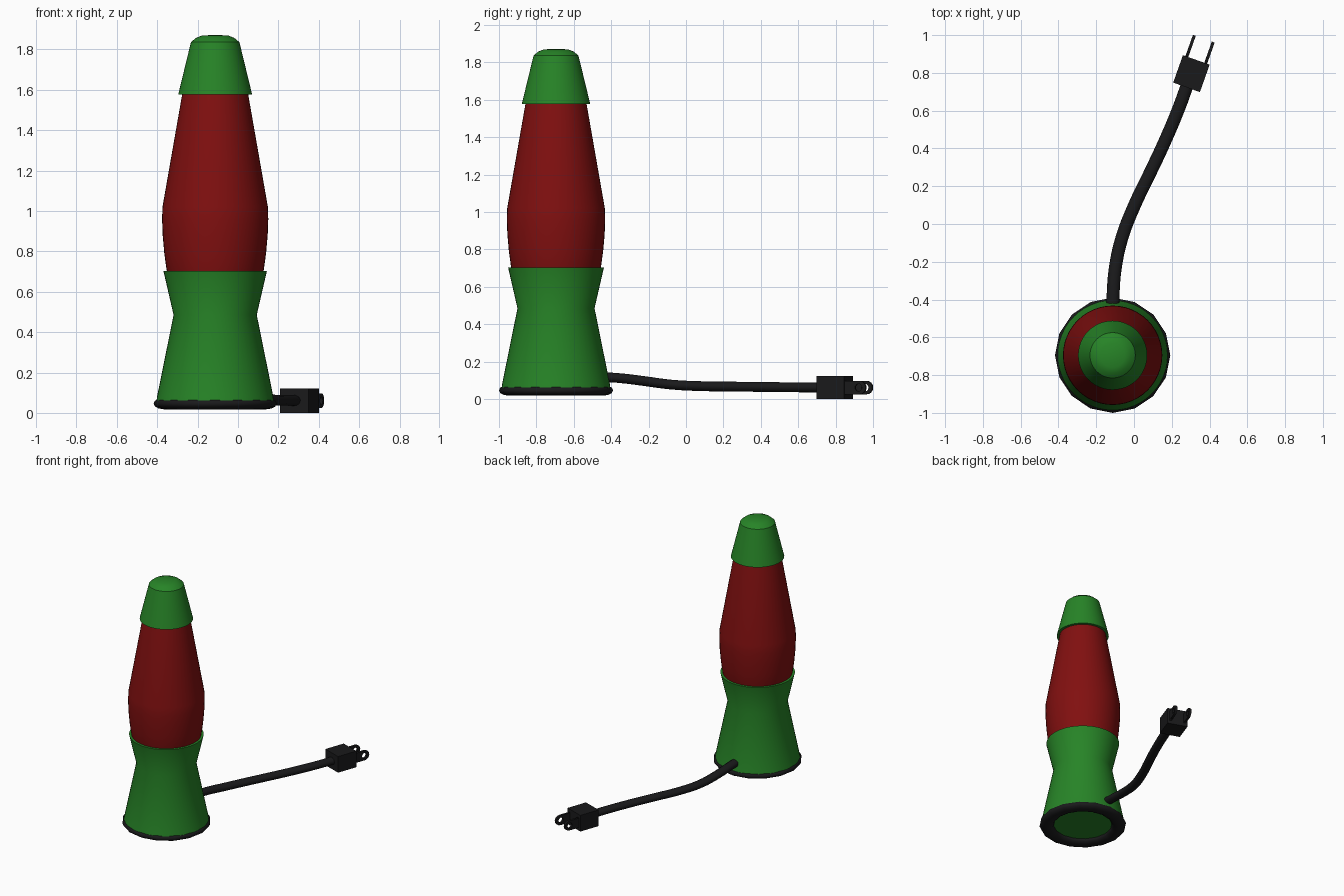
import bpy, bmesh
from math import sin, cos, pi, radians
from mathutils import Matrix, Vector

if "Cube" in bpy.data.objects:
    bpy.data.objects.remove(bpy.data.objects["Cube"])

AXIS = Vector((-0.113, -0.695, 0))       # lamp centre line


def material(name, rgb):
    m = bpy.data.materials.new(name)
    m.diffuse_color = (*rgb, 1)
    m.use_nodes = True
    m.node_tree.nodes["Principled BSDF"].inputs["Base Color"].default_value = m.diffuse_color
    return m


GREEN = material("green_metal", (0.02, 0.23, 0.02))
RED = material("red_glass", (0.22, 0.005, 0.005))
BLACK = material("black_rubber", (0.01, 0.01, 0.011))


def add(name, data, mat):
    ob = bpy.data.objects.new(name, data)
    bpy.context.collection.objects.link(ob)
    data.materials.append(mat)
    return ob


def lathe(name, profile, mat, steps=48, angle=35):
    """Spin an (r, z) profile about the lamp axis."""
    bm = bmesh.new()
    vs = [bm.verts.new((r, 0, z)) for r, z in profile]
    es = [bm.edges.new(p) for p in zip(vs, vs[1:])]
    bmesh.ops.spin(bm, geom=vs + es, cent=(0, 0, 0), axis=(0, 0, 1),
                   angle=2 * pi, steps=steps)
    bmesh.ops.remove_doubles(bm, verts=bm.verts, dist=1e-4)
    bmesh.ops.recalc_face_normals(bm, faces=bm.faces)
    me = bpy.data.meshes.new(name)
    bm.to_mesh(me)
    bm.free()
    ob = add(name, me, mat)
    ob.location = AXIS
    bpy.ops.object.select_all(action='DESELECT')
    ob.select_set(True)
    bpy.context.view_layer.objects.active = ob
    bpy.ops.object.shade_smooth_by_angle(angle=radians(angle))
    return ob


# Lamp body
lathe("base", [(0, 0.05), (0.292, 0.05), (0.288, 0.08), (0.206, 0.485),
               (0.256, 0.702), (0.238, 0.702)], GREEN)
lathe("glass_bottle", [(0.236, 0.69), (0.241, 0.71), (0.252, 0.79), (0.26, 0.88),
                       (0.263, 0.96), (0.261, 1.02), (0.163, 1.58)], RED)
lathe("cap", [(0.16, 1.577), (0.183, 1.577), (0.12, 1.836), (0.095, 1.857),
              (0.065, 1.869), (0, 1.872)], GREEN)

# Flattened rubber ring under the base, 16 sided
ring = [(0.255 + 0.05 * cos(i * pi / 6), 0.046 + 0.028 * sin(i * pi / 6))
        for i in range(13)]
lathe("foot_ring", ring, BLACK, steps=16, angle=60)

# Cord: swept along the floor, slightly flattened by the z scale
FLAT = 0.8
path = [(-0.113, -0.46, 0.118), (-0.11, -0.36, 0.112), (-0.1, -0.24, 0.098),
        (-0.066, -0.08, 0.077), (0.003, 0.10, 0.068), (0.08, 0.26, 0.066),
        (0.16, 0.43, 0.064), (0.24, 0.62, 0.062), (0.285, 0.745, 0.061)]
cu = bpy.data.curves.new("cord", 'CURVE')
cu.dimensions = '3D'
cu.bevel_depth = 0.034
cu.bevel_resolution = 3
cu.resolution_u = 4
cu.use_fill_caps = True
sp = cu.splines.new('BEZIER')
sp.bezier_points.add(len(path) - 1)
for bp, (x, y, z) in zip(sp.bezier_points, path):
    bp.co = (x, y, z / FLAT)
    bp.handle_left_type = bp.handle_right_type = 'AUTO'
add("cord", cu, BLACK).scale.z = FLAT

# Plug frame: local x along the plug, y up, z across
along = Vector((sin(radians(19.5)), cos(radians(19.5)), 0))
across = along.cross(Vector((0, 0, 1)))
frame = Matrix((along, (0, 0, 1), across)).transposed().to_4x4()
frame.translation = (0.304, 0.796, 0.061)

# Plug body
bm = bmesh.new()
bmesh.ops.create_cube(bm, size=1, matrix=Matrix.Diagonal((0.154, 0.122, 0.15, 1)))
me = bpy.data.meshes.new("plug_body")
bm.to_mesh(me)
bm.free()
add("plug_body", me, BLACK).matrix_world = frame


# Two flat prongs with rounded ends and a hole
def outline(curve, pts):
    s = curve.splines.new('POLY')
    s.points.add(len(pts) - 1)
    for p, (x, y) in zip(s.points, pts):
        p.co = (x, y, 0, 1)
    s.use_cyclic_u = True


for side, off in (("left", -0.053), ("right", 0.053)):
    pc = bpy.data.curves.new("prong_" + side, 'CURVE')
    pc.dimensions = '2D'
    pc.fill_mode = 'BOTH'
    pc.extrude = 0.008
    arc = [-pi / 2 + i * pi / 8 for i in range(9)]
    outline(pc, [(0.07, 0.036), (0.07, -0.036)] +
            [(0.16 + 0.036 * cos(a), 0.036 * sin(a)) for a in arc])
    outline(pc, [(0.155 + 0.02 * cos(i * pi / 6), 0.02 * sin(i * pi / 6))
                 for i in range(12)])
    add("prong_" + side, pc, BLACK).matrix_world = frame @ Matrix.Translation((0, 0, off))
